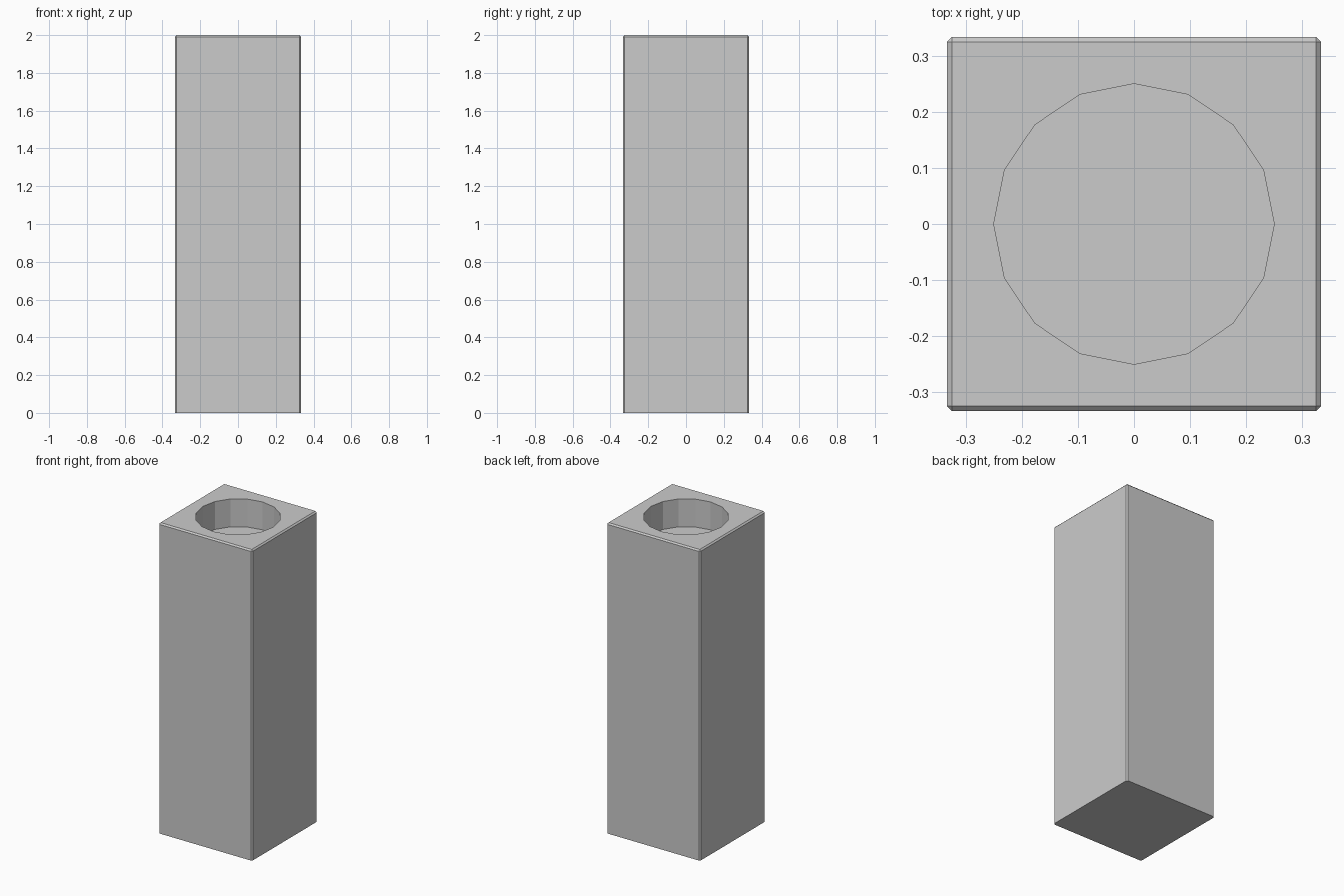
import bpy, bmesh

if "Cube" in bpy.data.objects:
    bpy.data.objects.remove(bpy.data.objects["Cube"])

W, H = 0.667, 2.0            # block width and height
BEVEL = 0.009
HOLE_R, HOLE_DEPTH = 0.25, 0.18

# Square pillar, chamfered on all edges except around the base
bpy.ops.mesh.primitive_cube_add(size=1, location=(0, 0, 0))
pillar = bpy.context.object
pillar.name = "pillar"
bm = bmesh.new()
bm.from_mesh(pillar.data)
for v in bm.verts:
    v.co = (v.co.x * W, v.co.y * W, (v.co.z + 0.5) * H)
edges = [e for e in bm.edges if any(v.co.z > 0.01 for v in e.verts)]
bmesh.ops.bevel(bm, geom=edges, offset=BEVEL, offset_type='OFFSET',
                segments=1, profile=0.5, affect='EDGES')
bm.to_mesh(pillar.data)
bm.free()

# Round 16-sided recess in the top
bpy.ops.mesh.primitive_cylinder_add(vertices=16, radius=HOLE_R,
                                    depth=2 * HOLE_DEPTH, location=(0, 0, H))
cutter = bpy.context.object
cutter.name = "recess_cutter"
cutter.hide_render = True
cutter.display_type = 'WIRE'

recess = pillar.modifiers.new("recess", 'BOOLEAN')
recess.operation = 'DIFFERENCE'
recess.solver = 'EXACT'
recess.object = cutter
